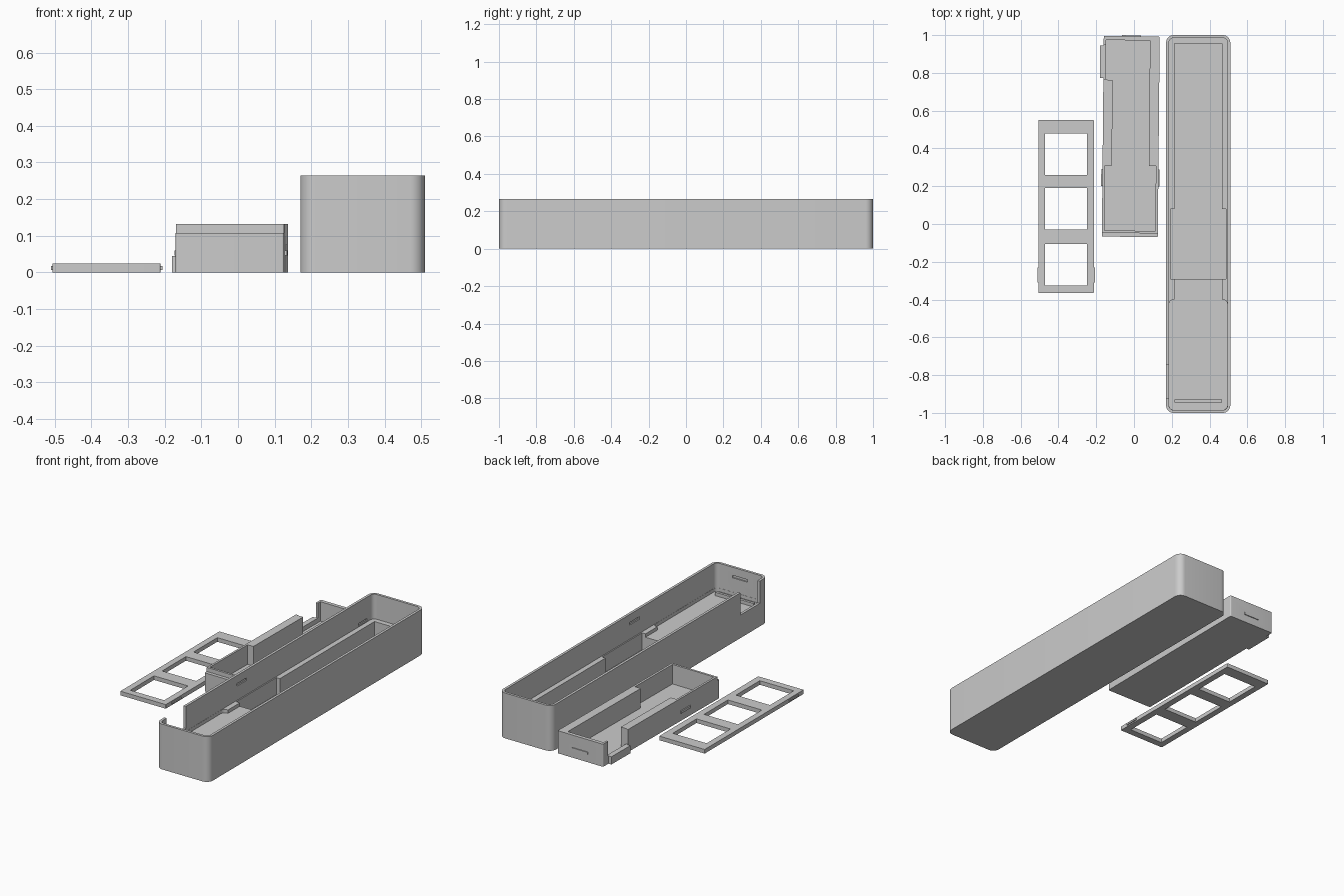
import bpy, bmesh, math

if "Cube" in bpy.data.objects:
    bpy.data.objects.remove(bpy.data.objects["Cube"])

grey = bpy.data.materials.new("plain_grey")
grey.diffuse_color = (0.6, 0.6, 0.6, 1)
grey.use_nodes = True
grey.node_tree.nodes["Principled BSDF"].inputs["Base Color"].default_value = grey.diffuse_color


def box(name, x, y, z, r=0.0):
    """Box from (min, max) ranges, with optionally rounded upright edges."""
    bm = bmesh.new()
    bmesh.ops.create_cube(bm, size=1)
    for v in bm.verts:
        v.co = [a[0] if c < 0 else a[1] for a, c in zip((x, y, z), v.co)]
    if r:
        upright = [e for e in bm.edges
                   if abs(e.verts[0].co.z - e.verts[1].co.z) > 1e-4]
        bmesh.ops.bevel(bm, geom=upright, offset=r, segments=8,
                        profile=0.5, affect='EDGES')
    me = bpy.data.meshes.new(name)
    bm.to_mesh(me)
    bm.free()
    me.materials.append(grey)
    ob = bpy.data.objects.new(name, me)
    bpy.context.collection.objects.link(ob)
    return ob


def combine(target, x, y, z, r=0.0, op='DIFFERENCE'):
    """Cut a box out of the target, or add one to it."""
    tool = box("tool", x, y, z, r)
    tool.hide_render = True
    mod = target.modifiers.new("bool", 'BOOLEAN')
    mod.object, mod.operation, mod.solver = tool, op, 'EXACT'
    bpy.context.view_layer.objects.active = target
    bpy.ops.object.modifier_apply(modifier=mod.name)
    bpy.data.objects.remove(tool, do_unlink=True)


def finish(ob):
    bpy.ops.object.select_all(action='DESELECT')
    ob.select_set(True)
    bpy.context.view_layer.objects.active = ob
    bpy.ops.object.shade_smooth_by_angle(angle=math.radians(30))


# Long case with stepped interior
case = box("case", (0.17, 0.51), (-1, 1), (0, 0.265), 0.04)
combine(case, (0.185, 0.495), (-0.985, 0.985), (0.12, 0.3), 0.025)
combine(case, (0.186, 0.494), (-0.984, -0.40), (0.10, 0.2), 0.024)  # front floor
combine(case, (0.215, 0.465), (-0.45, -0.28), (0.10, 0.2))       # between stop blocks
combine(case, (0.192, 0.488), (-0.29, 0.08), (0.02, 0.2))        # wide well
combine(case, (0.215, 0.465), (0.07, 0.955), (0.02, 0.2))        # narrow well
combine(case, (0.215, 0.465), (-0.945, -0.93), (0.09, 0.12), op='UNION')  # floor lip
combine(case, (0.15, 0.20), (-0.925, -0.745), (0.135, 0.3))      # side opening
combine(case, (0.178, 0.502), (-0.275, -0.185), (0.203, 0.218))  # catch slots
combine(case, (0.178, 0.502), (0.85, 0.93), (0.126, 0.140))
combine(case, (0.29, 0.39), (-0.992, -0.97), (0.203, 0.218))
finish(case)

# Tray with a narrow rear pocket and a wide front pocket, lying slightly askew
tray = box("tray", (-0.1475, 0.1485), (-0.5325, 0.5295), (0, 0.132), 0.006)
combine(tray, (-0.098, 0.0975), (-0.17, 0.508), (0.018, 0.2))
combine(tray, (-0.135, 0.135), (-0.50, -0.157), (0.018, 0.2))
combine(tray, (-0.135, 0.05), (0.298, 0.508), (0.018, 0.2))
combine(tray, (-0.2, -0.12), (0.302, 0.483), (0.045, 0.2))       # side opening
combine(tray, (-0.2, 0.2), (-0.6, -0.513), (0.108, 0.2))         # step on front wall
combine(tray, (-0.166, -0.14), (0.307, 0.48), (0, 0.045), op='UNION')
for s in (-1, 1):                                                # side and rear catches
    xs = sorted((s * 0.14, s * 0.154))
    combine(tray, xs, (-0.265, -0.175), (0.046, 0.060), op='UNION')
combine(tray, (-0.05, 0.05), (0.52, 0.5345), (0.046, 0.060), op='UNION')
tray.location = (-0.0175, 0.4645, 0)
tray.rotation_euler.z = -0.0094
finish(tray)

# Flat cover with three windows and side tabs
cover = box("window_cover", (-0.506, -0.212), (-0.365, 0.55), (0, 0.024), 0.004)
for y0 in (-0.325, -0.03, 0.26):
    combine(cover, (-0.47, -0.25), (y0, y0 + 0.22), (-0.1, 0.1))
combine(cover, (-0.511, -0.50), (-0.31, -0.23), (0.007, 0.017), op='UNION')
combine(cover, (-0.218, -0.206), (-0.31, -0.23), (0.007, 0.017), op='UNION')
finish(cover)
